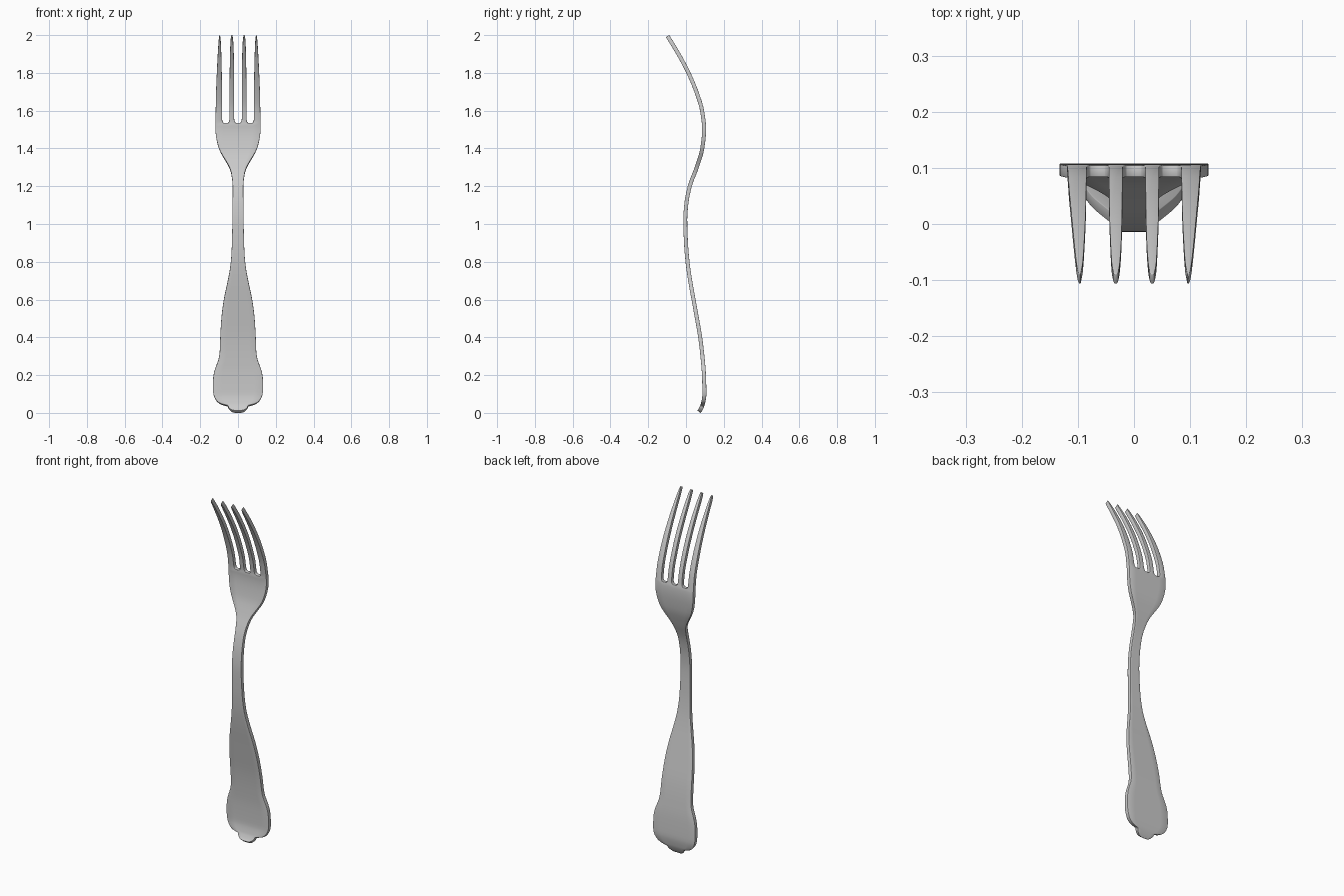
import bpy, bmesh

if "Cube" in bpy.data.objects:
    bpy.data.objects.remove(bpy.data.objects["Cube"])

THICK = 0.021


def smooth(table, k):
    """Monotone cubic interpolation of column k of a table keyed by column 0."""
    xs = [r[0] for r in table]
    ys = [r[k] for r in table]
    n = len(xs)
    d = [(ys[i + 1] - ys[i]) / (xs[i + 1] - xs[i]) for i in range(n - 1)]
    m = [d[0]] + [2 * a * b / (a + b) if a * b > 0 else 0 for a, b in zip(d, d[1:])] + [d[-1]]

    def f(x):
        i = max(j for j in range(n - 1) if xs[j] <= x or j == 0)
        h = xs[i + 1] - xs[i]
        t = (x - xs[i]) / h
        return ((2*t**3 - 3*t*t + 1) * ys[i] + (t**3 - 2*t*t + t) * h * m[i]
                + (3*t*t - 2*t**3) * ys[i + 1] + (t**3 - t*t) * h * m[i + 1])
    return f


def rows(table, sub, longest=0.03):
    zs = []
    for a, b in zip(table, table[1:]):
        n = max(sub, round((b[0] - a[0]) / longest))
        zs += [a[0] + (b[0] - a[0]) * i / n for i in range(n)]
    return zs + [table[-1][0]]


# Side profile: z, y of the bent sheet
bend = smooth([(0, .064), (.02, .078), (.05, .090), (.1, .0975), (.2, .095), (.3, .087),
               (.4, .075), (.5, .058), (.6, .040), (.7, .022), (.8, .008), (.9, 0),
               (1.02, -.004), (1.1, .001), (1.2, .020), (1.3, .057), (1.4, .086),
               (1.5, .096), (1.6, .085), (1.7, .055), (1.8, .013), (1.9, -.040), (2, -.101)], 1)

# Handle, neck and palm: z, half width
body = [(.006, .014), (.009, .030), (.016, .041), (.026, .050), (.036, .054), (.041, .073),
        (.050, .097), (.067, .116), (.095, .129), (.13, .133), (.19, .131), (.24, .119),
        (.28, .104), (.32, .097), (.40, .094), (.5, .088), (.6, .075), (.7, .054),
        (.78, .040), (.85, .034), (1, .030), (1.2, .028), (1.27, .036), (1.31, .051),
        (1.36, .081), (1.4, .101), (1.45, .114), (1.5, .1195), (1.535, .1195)]

# Tines: z, inner edge, outer edge
tine_in = [(1.535, .012, .0525), (1.542, .017, .0475), (1.555, .020, .045), (1.8, .021, .044),
           (1.9, .0225, .042), (1.96, .025, .040), (1.987, .028, .037), (1.995, .030, .035)]
tine_out = [(1.535, .0765, .1195), (1.542, .0815, .1193), (1.555, .084, .119), (1.7, .085, .116),
            (1.8, .086, .112), (1.9, .0885, .107), (1.96, .091, .103), (1.987, .094, .100),
            (1.995, .095, .098)]

bm = bmesh.new()


def strip(zs, xs_at):
    """Quad sheet following the bend; xs_at(z) gives x values left to right."""
    prev = None
    for z in zs:
        cur = [bm.verts.new((x, bend(z), z)) for x in xs_at(z)]
        if prev:
            for i in range(len(cur) - 1):
                bm.faces.new((prev[i], prev[i + 1], cur[i + 1], cur[i]))
        prev = cur


width = smooth(body, 1)
half = [.012, .0525, .0765, .1195]
cols = [-x / .1195 for x in reversed(half)] + [x / .1195 for x in half]
strip(rows(body, 2), lambda z: [c * width(z) for c in cols])

for table in (tine_in, tine_out):
    a, b = smooth(table, 1), smooth(table, 2)
    strip(rows(table, 2), lambda z: [a(z), b(z)])
    strip(rows(table, 2), lambda z: [-b(z), -a(z)])

bmesh.ops.remove_doubles(bm, verts=bm.verts, dist=0.0004)
bmesh.ops.recalc_face_normals(bm, faces=bm.faces)
mesh = bpy.data.meshes.new("fork")
bm.to_mesh(mesh)
bm.free()
fork = bpy.data.objects.new("fork", mesh)
bpy.context.collection.objects.link(fork)

# Sheet thickness and softened rim
solid = fork.modifiers.new("thickness", 'SOLIDIFY')
solid.thickness = THICK
solid.offset = 0
bevel = fork.modifiers.new("soft_rim", 'BEVEL')
bevel.width = 0.003
bevel.segments = 2
bevel.limit_method = 'ANGLE'
bevel.angle_limit = 1.0

bpy.context.view_layer.objects.active = fork
fork.select_set(True)
bpy.ops.object.shade_smooth_by_angle(angle=0.7)
